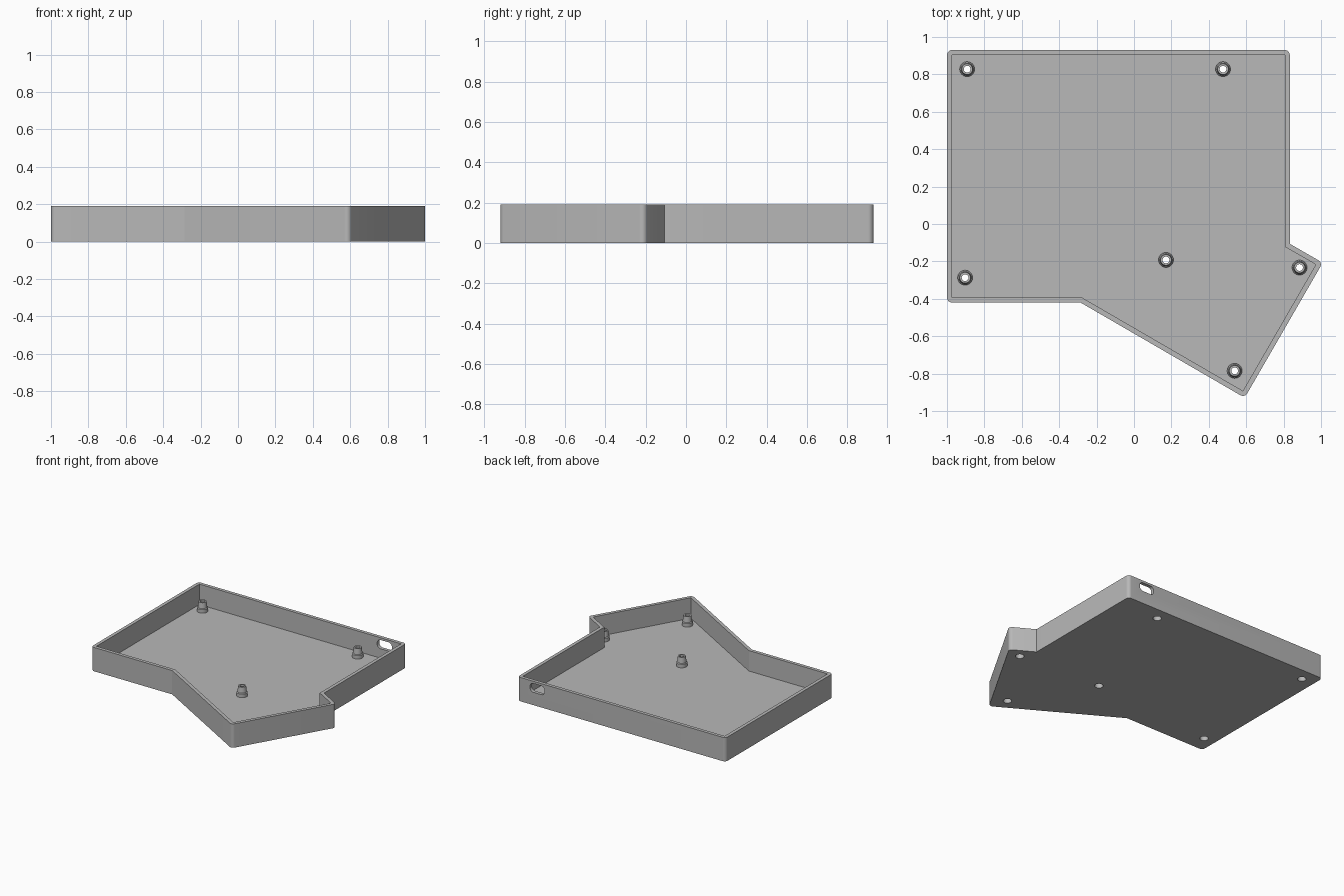
import bpy, bmesh, math
from mathutils import Vector

if "Cube" in bpy.data.objects:
    bpy.data.objects.remove(bpy.data.objects["Cube"])

HEIGHT, FLOOR, WALL, RADIUS = 0.19, 0.027, 0.027, 0.027

grey = bpy.data.materials.new("plain grey")
grey.use_nodes = True
grey.diffuse_color = (0.48, 0.48, 0.48, 1)
grey.node_tree.nodes["Principled BSDF"].inputs["Base Color"].default_value = grey.diffuse_color

# Sharp-cornered plan of the tray, counter-clockwise
PLAN = [Vector(p) for p in [(-1, 0.93), (-1, -0.42), (-0.286, -0.42), (0.592, -0.929),
                            (1.009, -0.207), (0.833, -0.106), (0.833, 0.93)]]
POSTS = [(-0.892, 0.828), (0.476, 0.828), (-0.903, -0.287),
         (0.171, -0.192), (0.885, -0.233), (0.538, -0.785)]


def corner_data(points):
    for i, p in enumerate(points):
        a = (p - points[i - 1]).normalized()
        b = (points[(i + 1) % len(points)] - p).normalized()
        yield p, a, b, a.x * b.y - a.y * b.x


def inset(points, d):
    result = []
    for p, a, b, turn in corner_data(points):
        na, nb = Vector((-a.y, a.x)), Vector((-b.y, b.x))
        result.append(p + (na + nb) * d / (1 + na.dot(nb)))
    return result


def rounded(points, r, steps=8):
    """Round the outward corners only."""
    result = []
    for p, a, b, turn in corner_data(points):
        if turn < 0:
            result.append(p)
            continue
        na, nb = Vector((-a.y, a.x)), Vector((-b.y, b.x))
        centre = p + (na + nb) * r / (1 + na.dot(nb))
        start = math.atan2(-na.y, -na.x)
        sweep = math.acos(max(-1, min(1, a.dot(b))))
        for k in range(steps + 1):
            t = start + sweep * k / steps
            result.append(centre + r * Vector((math.cos(t), math.sin(t))))
    return result


def finish(name, bm):
    bmesh.ops.recalc_face_normals(bm, faces=bm.faces)
    mesh = bpy.data.meshes.new(name)
    bm.to_mesh(mesh)
    bm.free()
    mesh.materials.append(grey)
    obj = bpy.data.objects.new(name, mesh)
    bpy.context.collection.objects.link(obj)
    return obj


def prism(name, points, z0, z1):
    bm = bmesh.new()
    face = bm.faces.new([bm.verts.new((p.x, p.y, z0)) for p in points])
    up = bmesh.ops.extrude_face_region(bm, geom=[face])["geom"]
    bmesh.ops.translate(bm, vec=(0, 0, z1 - z0),
                        verts=[v for v in up if isinstance(v, bmesh.types.BMVert)])
    return finish(name, bm)


def lathe(name, profile, x, y, sides=32):
    """Closed solid turned from (radius, z) pairs, bottom to top."""
    bm = bmesh.new()
    rings = []
    for r, z in profile:
        rings.append([bm.verts.new((x + r * math.cos(k * math.tau / sides),
                                    y + r * math.sin(k * math.tau / sides), z))
                      for k in range(sides)])
    for low, high in zip(rings, rings[1:]):
        for k in range(sides):
            n = (k + 1) % sides
            bm.faces.new((low[k], low[n], high[n], high[k]))
    bm.faces.new(rings[0])
    bm.faces.new(rings[-1])
    return finish(name, bm)


def combine(target, tool, operation):
    mod = target.modifiers.new(operation.lower(), "BOOLEAN")
    mod.object, mod.operation, mod.solver = tool, operation, "EXACT"
    bpy.context.view_layer.objects.active = target
    bpy.ops.object.modifier_apply(modifier=mod.name)
    bpy.data.objects.remove(tool)


# Open tray: rounded outer block with a sharp-cornered pocket
tray = prism("case_tray", rounded(PLAN, RADIUS), 0, HEIGHT)
combine(tray, prism("pocket_cutter", inset(PLAN, WALL), FLOOR, HEIGHT + 0.1), "DIFFERENCE")

# Stepped, tapered screw posts with a through hole and a screw-head recess below
for x, y in POSTS:
    post = lathe("screw_post", [(0.04, 0.012), (0.04, 0.055), (0.034, 0.06), (0.029, 0.105)], x, y)
    combine(tray, post, "UNION")
    bore = lathe("screw_cutter", [(0.031, -0.05), (0.031, 0.04), (0.018, 0.04), (0.018, 0.2)], x, y)
    combine(tray, bore, "DIFFERENCE")

# Rounded cable opening through the back wall
slot_plan = [Vector(p) for p in [(0.595, -0.035), (0.725, -0.035), (0.725, 0.035), (0.595, 0.035)]]
slot = prism("cable_slot_cutter", rounded(slot_plan, 0.03), -0.1, 0.1)
for v in slot.data.vertices:
    x, h, depth = v.co
    v.co = (x, 0.93 - depth, 0.137 + h)
combine(tray, slot, "DIFFERENCE")

bpy.ops.object.select_all(action="DESELECT")
tray.select_set(True)
bpy.context.view_layer.objects.active = tray
bpy.ops.object.shade_smooth_by_angle(angle=math.radians(30))
